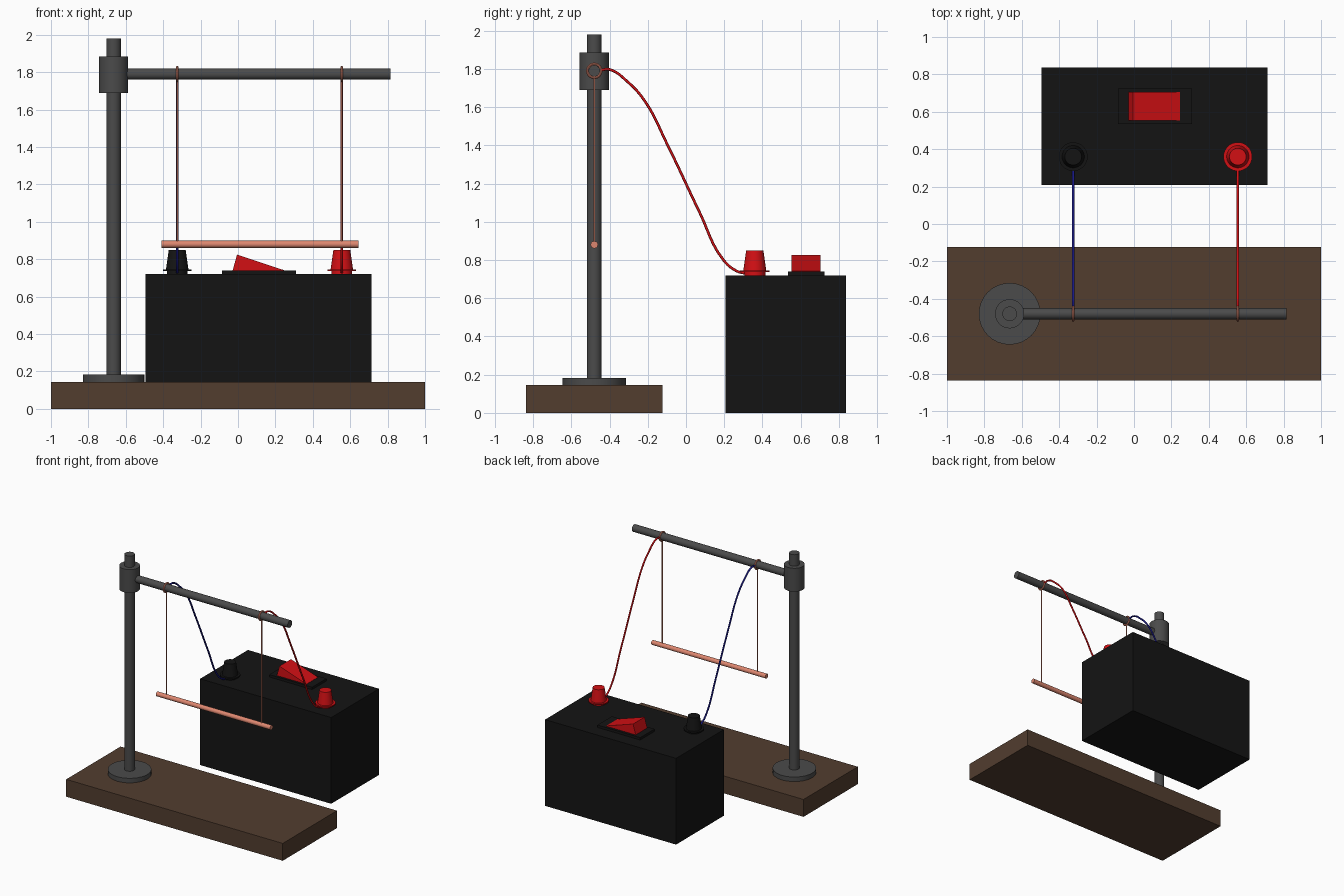
import bpy, bmesh, math

if "Cube" in bpy.data.objects:
    bpy.data.objects.remove(bpy.data.objects["Cube"])


def material(name, rgb):
    m = bpy.data.materials.new(name)
    m.diffuse_color = (*rgb, 1)
    m.use_nodes = True
    m.node_tree.nodes["Principled BSDF"].inputs["Base Color"].default_value = m.diffuse_color
    return m


WOOD = material("dark_wood", (0.085, 0.047, 0.028))
STEEL = material("dark_steel", (0.07, 0.07, 0.07))
BLACK = material("black_plastic", (0.007, 0.007, 0.007))
RED = material("red_plastic", (0.65, 0.005, 0.007))
BLUE = material("blue_wire", (0.01, 0.01, 0.25))
COPPER = material("copper", (0.72, 0.24, 0.16))


def finish(obj, name, mat, smooth=True):
    obj.name = name
    obj.data.materials.append(mat)
    if smooth:
        bpy.ops.object.shade_smooth_by_angle()
    return obj


def box(name, lo, hi, mat):
    bpy.ops.mesh.primitive_cube_add(size=1, location=[(a + b) / 2 for a, b in zip(lo, hi)])
    obj = bpy.context.object
    obj.scale = [b - a for a, b in zip(lo, hi)]
    return finish(obj, name, mat, False)


def cyl(name, x, y, z0, z1, r, mat, r_top=None):
    bpy.ops.mesh.primitive_cone_add(vertices=32, radius1=r, radius2=r if r_top is None else r_top,
                                    depth=z1 - z0, location=(x, y, (z0 + z1) / 2))
    return finish(bpy.context.object, name, mat)


def rod_x(name, x0, x1, y, z, r, mat):
    bpy.ops.mesh.primitive_cylinder_add(vertices=32, radius=r, depth=x1 - x0,
                                        location=((x0 + x1) / 2, y, z),
                                        rotation=(0, math.pi / 2, 0))
    return finish(bpy.context.object, name, mat)


def cable(name, x, path, r, mat):
    cu = bpy.data.curves.new(name, 'CURVE')
    cu.dimensions = '3D'
    cu.bevel_depth = r
    cu.bevel_resolution = 2
    cu.resolution_u = 6
    cu.use_fill_caps = True
    sp = cu.splines.new('BEZIER')
    sp.bezier_points.add(len(path) - 1)
    for p, (y, z) in zip(sp.bezier_points, path):
        p.co = (x, y, z)
        p.handle_left_type = p.handle_right_type = 'AUTO'
    cu.materials.append(mat)
    obj = bpy.data.objects.new(name, cu)
    bpy.context.collection.objects.link(obj)


# Wooden base and retort stand
SX, SY, ROD_Z = -0.665, -0.48, 1.79
box("base_board", (-1, -0.838, 0), (1, -0.122, 0.145), WOOD)
cyl("stand_foot", SX, SY, 0.145, 0.183, 0.165, STEEL)
cyl("stand_pole", SX, SY, 0.15, 1.98, 0.039, STEEL)
cyl("stand_clamp", SX, SY, 1.69, 1.885, 0.078, STEEL)
rod_x("cross_rod", SX, 0.815, SY, ROD_Z, 0.03, STEEL)

# Swinging copper bar
rod_x("swing_bar", -0.41, 0.645, SY, 0.88, 0.019, COPPER)

# Power supply body
TOP = 0.72
box("power_supply_body", (-0.495, 0.208, 0), (0.715, 0.838, TOP), BLACK)

# Rocker switch: plate and wedge
box("switch_plate", (-0.085, 0.535, TOP), (0.31, 0.725, 0.74), BLACK)
bm = bmesh.new()
face = bm.faces.new([bm.verts.new((x, 0.553, z)) for x, z in
                     [(-0.03, 0.735), (0.245, 0.735), (0.245, 0.742), (-0.005, 0.825)]])
ext = bmesh.ops.extrude_face_region(bm, geom=[face])["geom"]
bmesh.ops.translate(bm, vec=(0, 0.152, 0), verts=[v for v in ext if isinstance(v, bmesh.types.BMVert)])
bmesh.ops.recalc_face_normals(bm, faces=bm.faces)
mesh = bpy.data.meshes.new("switch_rocker")
bm.to_mesh(mesh)
bm.free()
mesh.materials.append(RED)
bpy.context.collection.objects.link(bpy.data.objects.new("switch_rocker", mesh))

# Each side: ring, hanging wire, supply cable and terminal post
PATH = [(-0.442, 1.795), (-0.40, 1.797), (-0.306, 1.733), (-0.217, 1.634), (-0.097, 1.403),
        (0.07, 1.052), (0.196, 0.80), (0.264, 0.743), (0.32, 0.728)]
for side, x, knob, wire in (("left", -0.325, BLACK, BLUE), ("right", 0.555, RED, RED)):
    bpy.ops.mesh.primitive_torus_add(major_segments=32, minor_segments=10, major_radius=0.036,
                                     minor_radius=0.007, location=(x, SY, ROD_Z),
                                     rotation=(0, math.pi / 2, 0))
    finish(bpy.context.object, side + "_ring", COPPER)
    cyl(side + "_hanging_wire", x, SY, 0.88, ROD_Z - 0.034, 0.005, COPPER)
    cable(side + "_cable", x, PATH, 0.007, wire)
    cyl(side + "_terminal_base", x, 0.36, TOP, 0.736, 0.055, knob)
    cyl(side + "_terminal_flange", x, 0.36, 0.736, 0.746, 0.077, knob)
    cyl(side + "_terminal_knob", x, 0.36, 0.745, 0.85, 0.06, knob, 0.045)
